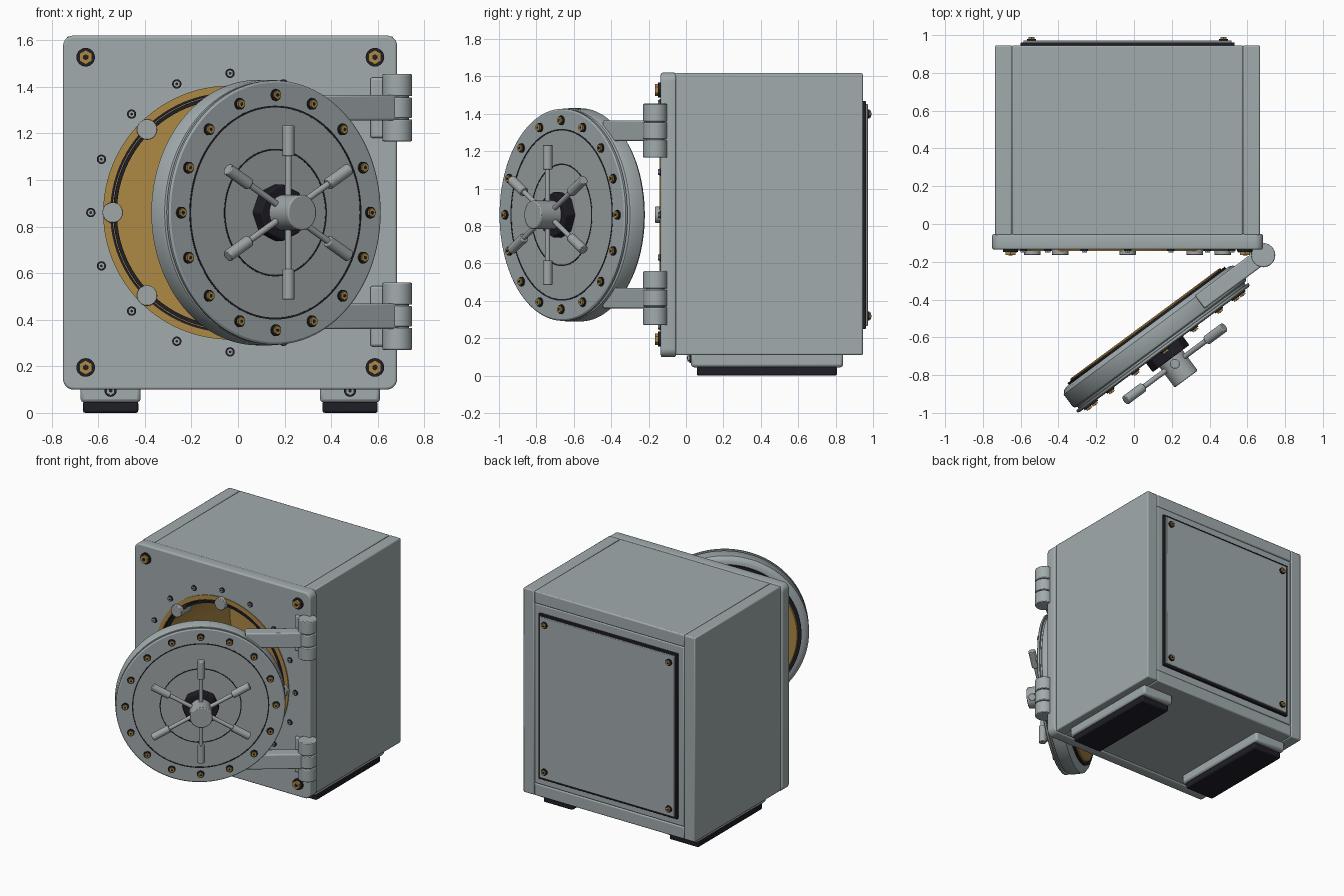
import bpy, bmesh, math
from mathutils import Matrix, Vector

if "Cube" in bpy.data.objects:
    bpy.data.objects.remove(bpy.data.objects["Cube"])

CX, CZ = -0.034, 0.86            # axis of the round opening
HX, HY = 0.684, -0.165           # hinge pin
OPEN = math.radians(36.5)


def material(name, rgb):
    m = bpy.data.materials.new(name)
    m.diffuse_color = (*rgb, 1)
    m.use_nodes = True
    m.node_tree.nodes["Principled BSDF"].inputs["Base Color"].default_value = m.diffuse_color
    return m


PAINT = material("grey paint", (0.36, 0.41, 0.42))
STEEL = material("steel", (0.35, 0.38, 0.39))
BRASS = material("brass", (0.42, 0.25, 0.06))
RUBBER = material("black rubber", (0.014, 0.013, 0.02))

FRAME = Matrix.Translation((CX, 0, CZ))
DOOR = (Matrix.Translation((HX, HY, CZ)) @ Matrix.Rotation(OPEN, 4, 'Z')
        @ Matrix.Translation((CX - HX, 0, 0)))
WORLD = Matrix.Identity(4)


def finish(name, bm, mat, matrix=WORLD, bevel=0.0):
    bmesh.ops.recalc_face_normals(bm, faces=bm.faces)
    me = bpy.data.meshes.new(name)
    bm.to_mesh(me)
    bm.free()
    me.materials.append(mat)
    ob = bpy.data.objects.new(name, me)
    ob.matrix_world = matrix
    bpy.context.collection.objects.link(ob)
    if bevel:
        b = ob.modifiers.new("bevel", 'BEVEL')
        b.width, b.segments, b.limit_method = bevel, 2, 'ANGLE'
    bpy.ops.object.select_all(action='DESELECT')
    ob.select_set(True)
    bpy.context.view_layer.objects.active = ob
    bpy.ops.object.shade_smooth_by_angle(angle=math.radians(32))
    return ob


def box(name, mat, x, y, z, bevel=0.008, matrix=WORLD):
    bm = bmesh.new()
    size = [b - a for a, b in (x, y, z)]
    mid = [(a + b) / 2 for a, b in (x, y, z)]
    bmesh.ops.create_cube(bm, size=1, matrix=Matrix.Translation(mid) @ Matrix.Diagonal((*size, 1)))
    return finish(name, bm, mat, matrix, bevel)


def rods(name, mat, r, ends, seg=24, matrix=WORLD, bevel=0.0):
    """One object holding a cylinder between each pair of points."""
    bm = bmesh.new()
    for p, q in ends:
        p, q = Vector(p), Vector(q)
        rot = (q - p).to_track_quat('Z', 'Y').to_matrix().to_4x4()
        bmesh.ops.create_cone(bm, cap_ends=True, segments=seg, radius1=r, radius2=r,
                              depth=(q - p).length,
                              matrix=Matrix.Translation((p + q) / 2) @ rot)
    return finish(name, bm, mat, matrix, bevel)


def lathe(name, mat, profile, matrix, seg=96, closed=True):
    """Revolve (radius, y) points about the local y axis."""
    bm = bmesh.new()
    vs = [bm.verts.new((r, y, 0)) for r, y in profile]
    es = [bm.edges.new(p) for p in zip(vs, vs[1:])]
    if closed:
        es.append(bm.edges.new((vs[-1], vs[0])))
    bmesh.ops.spin(bm, geom=vs + es, cent=(0, 0, 0), axis=(0, 1, 0),
                   angle=math.tau, steps=seg, use_duplicate=False)
    bmesh.ops.remove_doubles(bm, verts=bm.verts, dist=1e-5)
    return finish(name, bm, mat, matrix)


def ring(name, mat, r0, r1, y0, y1, matrix):
    return lathe(name, mat, [(r0, y0), (r1, y0), (r1, y1), (r0, y1)], matrix)


def around(n, r, start=0):
    return [(r * math.cos(start + math.tau * i / n), r * math.sin(start + math.tau * i / n))
            for i in range(n)]


def bolts(name, spots, y, out, r, head, matrix=WORLD):
    """Hex bolts on rubber washers, standing off the plane y towards out (+1/-1)."""
    for part, mat, rad, h, seg in (("washers", RUBBER, r, 0.35 * r, 24),
                                   ("heads", head, 0.78 * r, 0.75 * r, 6),
                                   ("sockets", RUBBER, 0.32 * r, 0.8 * r, 6)):
        rods(f"{name}_{part}", mat, rad,
             [((x, y - out * 0.005, z), (x, y + out * h, z)) for x, z in spots], seg, matrix)


# Cabinet walls
box("left_wall", PAINT, (-0.735, -0.645), (-0.06, 0.946), (0.11, 1.617))
box("right_wall", PAINT, (0.577, 0.667), (-0.06, 0.946), (0.11, 1.617))
box("top_wall", PAINT, (-0.645, 0.577), (-0.06, 0.946), (1.527, 1.617))
box("bottom_wall", PAINT, (-0.645, 0.577), (-0.06, 0.946), (0.11, 0.20))
box("back_wall", PAINT, (-0.645, 0.577), (0.86, 0.944), (0.20, 1.527))

# Front plate: rounded rectangle with a round hole
cu = bpy.data.curves.new("front_plate", 'CURVE')
cu.dimensions, cu.fill_mode = '2D', 'BOTH'
hw, hh, cr, bv = 0.717, 0.76, 0.045, 0.01
outline = []
for k, (sx, sz) in enumerate(((1, 1), (-1, 1), (-1, -1), (1, -1))):
    for i in range(9):
        a = math.pi / 2 * (k + i / 8)
        outline.append((sx * (hw - cr) + cr * math.cos(a), sz * (hh - cr) + cr * math.sin(a)))
for pts in (outline, around(96, 0.535)):
    sp = cu.splines.new('POLY')
    sp.points.add(len(pts) - 1)
    for p, (x, z) in zip(sp.points, pts):
        p.co = (x, z, 0, 1)
    sp.use_cyclic_u = True
cu.extrude, cu.bevel_depth, cu.bevel_resolution, cu.offset = 0.031, bv, 2, -bv
cu.materials.append(PAINT)
plate = bpy.data.objects.new("front_plate", cu)
bpy.context.collection.objects.link(plate)
plate.location = (CX, -0.094, CZ)
plate.rotation_euler = (math.pi / 2, 0, 0)
bpy.ops.object.select_all(action='DESELECT')
plate.select_set(True)
bpy.context.view_layer.objects.active = plate
bpy.ops.object.convert(target='MESH')
bpy.ops.object.shade_smooth_by_angle(angle=math.radians(32))

# Brass bore with seal ring
lathe("bore_lining", BRASS, [(0, 0.68), (0.545, 0.68), (0.545, -0.142), (0.515, -0.142),
                             (0.515, -0.122), (0.487, -0.122), (0.487, 0.65), (0, 0.65)],
      FRAME, closed=False)
ring("bore_seal_outer", RUBBER, 0.505, 0.516, -0.139, -0.115, FRAME)
ring("bore_seal_inner", RUBBER, 0.486, 0.502, -0.136, -0.115, FRAME)
rods("locking_studs", STEEL, 0.044,
     [((x, -0.165, z), (x, -0.04, z)) for x, z in around(8, 0.504)], 32, FRAME, 0.004)

# Plate bolts
bolts("ring_bolt", around(16, 0.598), -0.135, -1, 0.02, STEEL, FRAME)
bolts("corner_bolt", [(x, z) for x in (-0.654, 0.588) for z in (0.195, 1.527)],
      -0.135, -1, 0.04, BRASS)

# Back access panel
box("back_gasket", RUBBER, (-0.6, 0.532), (0.94, 0.962), (0.25, 1.468), 0.004)
box("back_panel", PAINT, (-0.585, 0.517), (0.95, 0.972), (0.265, 1.453), 0.004)
bolts("back_bolt", [(x, z) for x in (-0.542, 0.474) for z in (0.318, 1.40)],
      0.972, 1, 0.024, BRASS)

# Feet
for side, x in (("left", -0.547), ("right", 0.481)):
    box(f"{side}_foot_rail", PAINT, (x - 0.129, x + 0.129), (0.027, 0.84), (0.045, 0.125), 0.015)
    box(f"{side}_foot_pad", RUBBER, (x - 0.119, x + 0.119), (0.058, 0.807), (0, 0.05), 0.01)
    bolts(f"{side}_foot_bolt", [(x, 0.095)], 0.027, -1, 0.026, STEEL)

# Hinges: knuckles and plate leaf on the cabinet, arm on the door
for level, z in (("upper", 1.31), ("lower", 0.415)):
    rods(f"{level}_hinge_outer_knuckles", PAINT, 0.064,
         [((HX, HY, z + s * 0.05), (HX, HY, z + s * 0.144)) for s in (-1, 1)], 40, bevel=0.005)
    rods(f"{level}_hinge_middle_knuckle", PAINT, 0.064,
         [((HX, HY, z - 0.044), (HX, HY, z + 0.044))], 40, bevel=0.005)
    rods(f"{level}_hinge_pin", STEEL, 0.05, [((HX, HY, z - 0.13), (HX, HY, z + 0.13))])
    box(f"{level}_hinge_leaf", PAINT, (0.568, 0.67), (-0.155, -0.12), (z - 0.13, z + 0.13), 0.01)
    box(f"{level}_hinge_arm", PAINT, (0.30, HX - CX), (-0.043, 0.043),
        (z - CZ - 0.055, z - CZ + 0.055), 0.008, DOOR)

# Door slab, seals and brass back face
lathe("door_slab", PAINT, [(0, 0.06), (0.535, 0.06), (0.555, 0.052), (0.57, 0.035), (0.57, -0.045),
                           (0.565, -0.054), (0.55, -0.06), (0.55, -0.07), (0.567, -0.072),
                           (0.567, -0.084), (0.558, -0.09), (0.456, -0.09), (0.456, -0.088),
                           (0, -0.088)], DOOR, closed=False)
lathe("door_face", STEEL, [(0, -0.08), (0.452, -0.08), (0.452, -0.09), (0, -0.09)],
      DOOR, closed=False)
ring("door_outer_groove", RUBBER, 0.451, 0.459, -0.0915, -0.08, DOOR)
ring("door_inner_groove", RUBBER, 0.267, 0.274, -0.0915, -0.08, DOOR)
ring("door_seal", RUBBER, 0.48, 0.518, 0.05, 0.072, DOOR)
lathe("door_back_plate", BRASS, [(0, 0.05), (0.495, 0.05), (0.495, 0.076), (0.488, 0.082),
                                 (0, 0.082)], DOOR, closed=False)
bolts("door_bolt", around(16, 0.505), -0.09, -1, 0.025, BRASS, DOOR)

# Hand wheel: collar, hub and six spokes with grips
rods("wheel_collar", RUBBER, 0.122, [((0, -0.085, 0), (0, -0.15, 0))], 8, DOOR, 0.006)
rods("wheel_hub", STEEL, 0.076, [((0, -0.14, 0), (0, -0.285, 0))], 40, DOOR, 0.006)
spokes = around(6, 1, math.pi / 2)
rods("wheel_spokes", STEEL, 0.014,
     [((0.05 * x, -0.184, 0.05 * z), (0.25 * x, -0.184, 0.25 * z)) for x, z in spokes], 16, DOOR)
rods("wheel_grips", STEEL, 0.026,
     [((0.243 * x, -0.184, 0.243 * z), (0.374 * x, -0.184, 0.374 * z)) for x, z in spokes],
     24, DOOR, 0.004)
